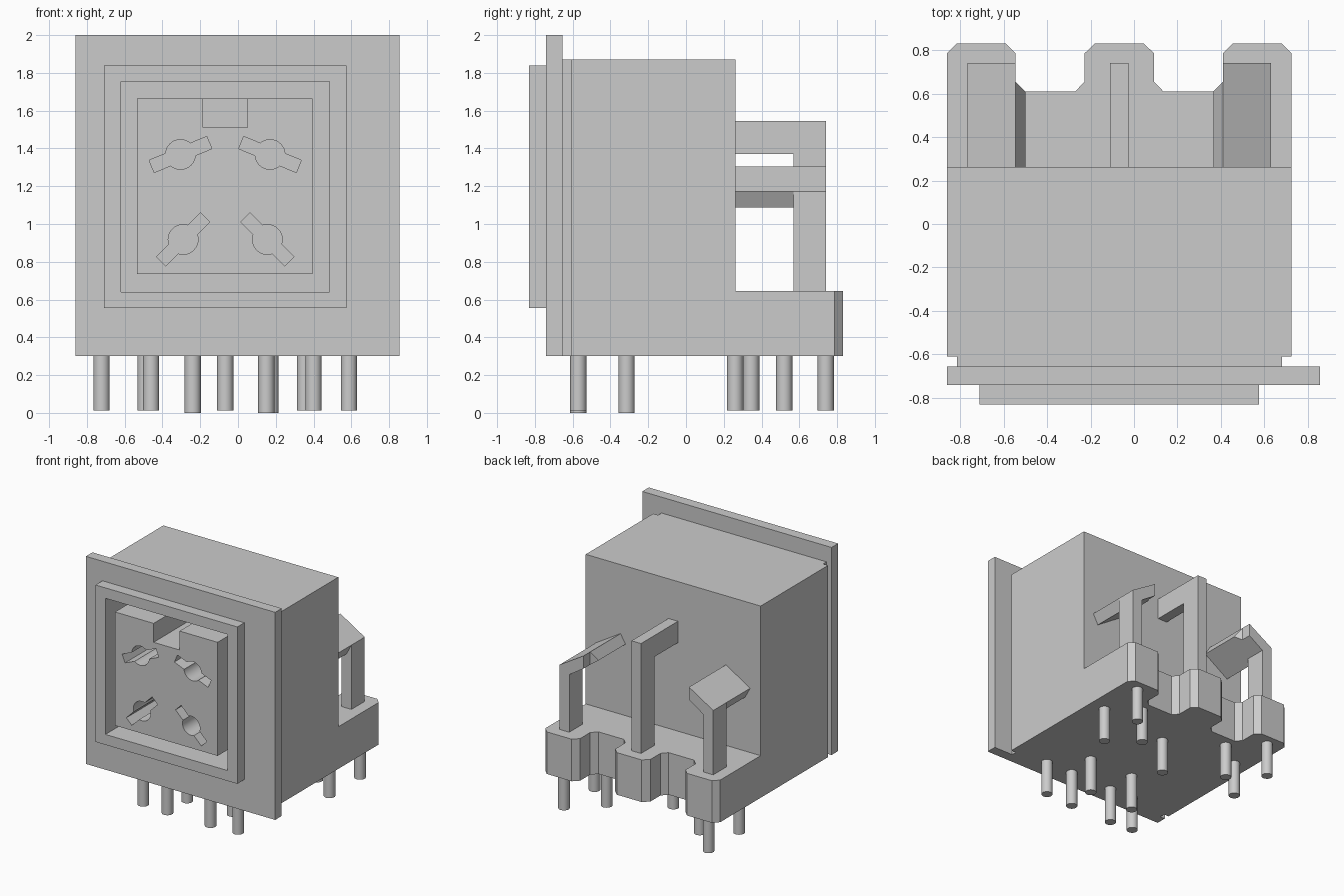
import bpy, bmesh, math
from mathutils import Vector, Matrix

if "Cube" in bpy.data.objects:
    bpy.data.objects.remove(bpy.data.objects["Cube"])

GREY = (0.6, 0.6, 0.6, 1)
mat = bpy.data.materials.new("light grey")
mat.use_nodes = True
mat.diffuse_color = GREY
mat.node_tree.nodes["Principled BSDF"].inputs["Base Color"].default_value = GREY

CX = -0.0675          # symmetry line of the housing
Z0 = 0.3              # underside of the housing


def finish(name, bm):
    bmesh.ops.recalc_face_normals(bm, faces=bm.faces)
    mesh = bpy.data.meshes.new(name)
    bm.to_mesh(mesh)
    bm.free()
    mesh.materials.append(mat)
    ob = bpy.data.objects.new(name, mesh)
    bpy.context.collection.objects.link(ob)
    return ob


def prism(name, points, offset):
    """Extrude a flat polygon along an offset vector."""
    bm = bmesh.new()
    face = bm.faces.new([bm.verts.new(p) for p in points])
    ext = bmesh.ops.extrude_face_region(bm, geom=[face])
    moved = [g for g in ext["geom"] if isinstance(g, bmesh.types.BMVert)]
    bmesh.ops.translate(bm, verts=moved, vec=Vector(offset))
    return finish(name, bm)


def box(name, x0, x1, y0, y1, z0, z1):
    base = [(x0, y0, z0), (x1, y0, z0), (x1, y1, z0), (x0, y1, z0)]
    return prism(name, base, (0, 0, z1 - z0))


def cylinder(name, radius, depth, matrix):
    bm = bmesh.new()
    bmesh.ops.create_cone(bm, cap_ends=True, segments=32, radius1=radius,
                          radius2=radius, depth=depth, matrix=matrix)
    return finish(name, bm)


def select(ob):
    bpy.ops.object.select_all(action="DESELECT")
    ob.select_set(True)
    bpy.context.view_layer.objects.active = ob


def smooth(ob):
    select(ob)
    bpy.ops.object.shade_smooth_by_angle(angle=math.radians(30))


def boolean(ob, cutter, operation="DIFFERENCE"):
    mod = ob.modifiers.new("cut", "BOOLEAN")
    mod.operation = operation
    mod.solver = "EXACT"
    mod.object = cutter
    select(ob)
    bpy.ops.object.modifier_apply(modifier=mod.name)


def drop(ob):
    bpy.data.objects.remove(ob)


# Housing, with a narrow groove behind the panel
half = [(0.7475, -0.66), (0.7475, -0.61), (0.7925, -0.61), (0.7925, 0.262)]
outline = [(CX + d, y, Z0) for d, y in half]
outline += [(CX - d, y, Z0) for d, y in reversed(half)]
body = prism("housing", outline, (0, 0, 1.57))

# Front panel and raised frame
panel = box("front_panel", -0.86, 0.855, -0.74, -0.655, Z0, 2.0)
frame = box("raised_frame", -0.71, 0.575, -0.83, -0.735, 0.555, 1.84)

# Socket opening through frame, panel and housing
opening = box("opening_cutter", -0.62, 0.485, -1, -0.2, 0.64, 1.755)
for part in (body, panel, frame):
    boolean(part, opening)
drop(opening)

# Socket core with key notch and four contact slots
core = box("socket_core", -0.535, 0.395, -0.828, -0.15, 0.735, 1.665)
notch = box("notch_cutter", -0.185, 0.05, -1, -0.3, 1.51, 1.8)
boolean(core, notch)
drop(notch)
for side in (-1, 1):
    for dx, z, angle in ((0.237, 1.368, 22.5), (0.223, 0.918, 45)):
        place = Matrix.Translation((CX + side * dx, -0.7, z))
        turn = place @ Matrix.Rotation(math.radians(angle * side), 4, "Y")
        slot = box("slot_cutter", -0.165, 0.165, -0.3, 0.3, -0.035, 0.035)
        slot.data.transform(turn)
        hole = cylinder("hole_cutter", 0.079, 0.6,
                        place @ Matrix.Rotation(math.pi / 2, 4, "X"))
        for cutter in (slot, hole):
            boolean(core, cutter)
            drop(cutter)
smooth(core)

# Rear base with three chamfered feet
half = [(0.7925, 0.25), (0.7925, 0.785), (0.7475, 0.83), (0.5225, 0.83),
        (0.4775, 0.785), (0.4775, 0.655), (0.4325, 0.61), (0.2025, 0.61),
        (0.16, 0.655), (0.16, 0.785), (0.1125, 0.83)]
outline = [(CX + d, y, Z0) for d, y in half]
outline += [(CX - d, y, Z0) for d, y in reversed(half)]
prism("rear_base", outline, (0, 0, 0.345))
trim = prism("trim_cutter", outline, (0, 0, 1.5))

# Middle contact hook
box("middle_contact_post", CX - 0.043, CX + 0.043, 0.568, 0.74, 0.6, 1.545)
box("middle_contact_arm", CX - 0.043, CX + 0.043, 0.25, 0.6, 1.37, 1.545)

# Outer contact hooks with tilted arms, trimmed to the foot outline
arm = [(0.6975, 1.172), (0.4775, 1.305), (0.4325, 1.23), (0.6525, 1.087)]
for side, label in ((1, "left"), (-1, "right")):
    plate = prism(label + "_contact_arm",
                  [(CX + side * d, 0.25, z) for d, z in arm], (0, 0.49, 0))
    boolean(plate, trim, "INTERSECT")
    xs = sorted((CX + side * 0.607, CX + side * 0.6975))
    box(label + "_contact_post", *xs, 0.568, 0.74, 0.6, 1.172)
drop(trim)

# Solder pins
pins = [(-0.46, -0.57, 0.012), (-0.24, -0.57, 0), (0.15, -0.57, 0),
        (0.4, -0.57, 0.012), (-0.24, -0.315, 0), (0.172, -0.315, 0),
        (CX, 0.26, 0.012)]
for s in (-1, 1):
    pins += [(CX + s * 0.655, 0.345, 0.012), (CX + s * 0.655, 0.74, 0.012),
             (CX + s * 0.422, 0.52, 0.012)]
for i, (x, y, low) in enumerate(pins):
    depth = 0.35 - low
    pin = cylinder(f"pin_{i + 1}", 0.043, depth,
                   Matrix.Translation((x, y, low + depth / 2)))
    smooth(pin)
